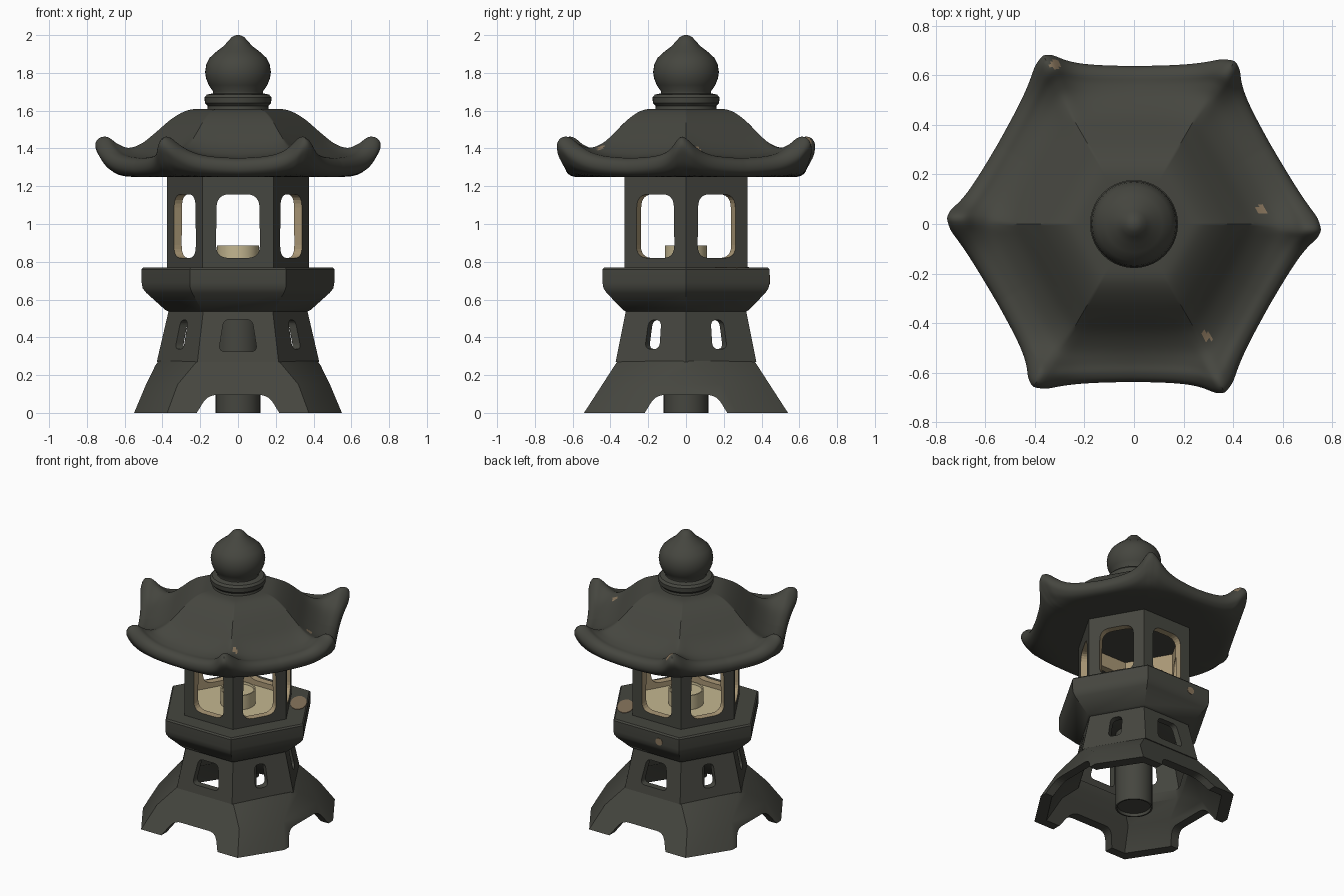
import bpy, bmesh, math
from mathutils import Vector, Matrix

if "Cube" in bpy.data.objects:
    bpy.data.objects.remove(bpy.data.objects["Cube"])

def mat(name, c):
    m = bpy.data.materials.new(name)
    m.diffuse_color = (*c, 1)
    m.use_nodes = True
    m.node_tree.nodes["Principled BSDF"].inputs["Base Color"].default_value = m.diffuse_color
    return m

STONE = mat("dark_stone", (0.06, 0.061, 0.05))
TAN = mat("tan_inner_wall", (0.40, 0.31, 0.18))
BEIGE = mat("beige_inner", (0.55, 0.47, 0.28))
CHIP = mat("brown_chip", (0.25, 0.18, 0.11))

def finish(name, bm, mats, angle=35):
    bmesh.ops.recalc_face_normals(bm, faces=bm.faces[:])
    me = bpy.data.meshes.new(name)
    bm.to_mesh(me)
    bm.free()
    for m in mats:
        me.materials.append(m)
    ob = bpy.data.objects.new(name, me)
    bpy.context.collection.objects.link(ob)
    if angle:
        activate(ob)
        bpy.ops.object.shade_smooth_by_angle(angle=math.radians(angle))
    return ob

def activate(ob):
    bpy.ops.object.select_all(action='DESELECT')
    ob.select_set(True)
    bpy.context.view_layer.objects.active = ob

def loft(name, rings, mats=(STONE,), shell=False, bands=None, angle=35):
    """Skin a stack of equal rings; shell joins last ring back to the first."""
    bm = bmesh.new()
    vs = [[bm.verts.new(p) for p in r] for r in rings]
    n = len(vs[0])
    for i in range(len(vs) if shell else len(vs) - 1):
        a, b = vs[i], vs[(i + 1) % len(vs)]
        for j in range(n):
            k = (j + 1) % n
            f = bm.faces.new((a[j], a[k], b[k], b[j]))
            if bands:
                f.material_index = bands[i]
    if not shell:
        bm.faces.new(vs[0])
        bm.faces.new(vs[-1])
    return finish(name, bm, mats, angle)

def ring(r, z, n=6):
    return [(r * math.cos(math.tau * i / n), r * math.sin(math.tau * i / n), z) for i in range(n)]

def stack(profile, n=6):
    return [ring(r, z, n) for r, z in profile]

def cut(ob, outline, angle, m, radius, near=0.15):
    """Cut a rounded opening (outline in x,z) through the wall facing the given angle."""
    pts, n = [], len(outline)
    for i in range(n):
        p = Vector(outline[i])
        a = p + (Vector(outline[i - 1]) - p).normalized() * radius
        b = p + (Vector(outline[(i + 1) % n]) - p).normalized() * radius
        for s in range(7):
            t = s / 6
            pts.append(a * (1 - t) ** 2 + p * 2 * t * (1 - t) + b * t * t)
    c = loft("cutter", [[(p.x, -y, p.y) for p in pts] for y in (near, 0.9)], (m,), angle=0)
    c.data.transform(Matrix.Rotation(math.radians(angle), 4, 'Z'))
    c.hide_render = True
    mod = ob.modifiers.new("opening", 'BOOLEAN')
    mod.operation, mod.solver, mod.object = 'DIFFERENCE', 'EXACT', c
    mod.material_mode = 'TRANSFER'
    activate(ob)
    # keep the cut ahead of the smoothing modifier, if there is one
    bpy.ops.object.modifier_move_to_index(modifier=mod.name, index=0)
    bpy.ops.object.modifier_apply(modifier=mod.name)
    bpy.data.objects.remove(c)

def trapezoid(w0, z0, w1, z1):
    return [(-w0, z0), (w0, z0), (w1, z1), (-w1, z1)]

# Flared base: hexagonal at the top, near square with clipped corners at the ground, four feet
def base_ring(x, y, hx, hy, z):
    return [(x, -y, z), (x, y, z), (hx, hy, z), (-hx, hy, z),
            (-x, y, z), (-x, -y, z), (-hx, -hy, z), (hx, -hy, z)]

base = loft("footed_base", [
    base_ring(0.55, 0.27, 0.375, 0.54, 0), base_ring(0.487, 0.19, 0.32, 0.443, 0.15),
    base_ring(0.437, 0.045, 0.235, 0.377, 0.252),
    base_ring(0.42, 0.02, 0.215, 0.362, 0.275), base_ring(0.36, 0.02, 0.18, 0.31, 0.275),
    base_ring(0.375, 0.02, 0.19, 0.325, 0.22), base_ring(0.43, 0.16, 0.275, 0.385, 0.14),
    base_ring(0.49, 0.23, 0.325, 0.48, 0)], shell=True)
for ang in (0, 90, 180, 270):
    cut(base, trapezoid(0.28, -0.1, 0.16, 0.095), ang, STONE, 0.05)

# Lower hexagonal section with six openings
lower = loft("lower_section", stack([(0.43, 0.27), (0.365, 0.55), (0.315, 0.55), (0.375, 0.27)]), shell=True)
for i in range(6):
    shape = trapezoid(0.102, 0.325, 0.075, 0.495) if i % 3 == 0 else trapezoid(0.045, 0.338, 0.038, 0.492)
    cut(lower, shape, 60 * i, STONE, 0.035)

# Central tube under the tray, with a shallow recess underneath
loft("centre_tube", stack([(0.09, 0.56), (0.118, 0.55), (0.118, 0), (0.108, 0), (0.106, 0.02)], 32))

# Tray, with a worn patch on top and a chip on the back rim
loft("tray", stack([(0.365, 0.535), (0.385, 0.545), (0.485, 0.635), (0.505, 0.66),
                    (0.51, 0.69), (0.51, 0.76), (0.50, 0.77)]))
circle = [(math.cos(math.tau * i / 14), math.sin(math.tau * i / 14)) for i in range(14)]
patch = loft("tray_patch", [[(0.382 + 0.053 * c, 0.06 + 0.1 * s, z) for c, s in circle] for z in (0.767, 0.773)], (CHIP,))
patch.data.transform(Matrix.Rotation(math.radians(30), 4, 'Z'))
loft("rim_chip", [[(-0.1 + 0.027 * c, y, 0.705 + 0.025 * s) for c, s in circle] for y in (0.438, 0.444)], (CHIP,))

# Lantern room with six windows, tan inside
room = loft("lantern_room", stack([(0.375, 0.765), (0.375, 1.27), (0.32, 1.27), (0.32, 0.765)]),
            (STONE, TAN), shell=True, bands=[0, 0, 1, 0])
for i in range(6):
    cut(room, trapezoid(0.117, 0.82, 0.113, 1.157), 60 * i, TAN, 0.07)
loft("room_floor", stack([(0.325, 0.766), (0.325, 0.785)]), (BEIGE,))
loft("candle_cup", stack([(0.112, 0.78), (0.112, 0.885), (0.104, 0.885), (0.102, 0.87)], 32), (BEIGE,))

# Roof: blend between the mid-side profile and the upturned corner profile
MID = [(.14, 1.61), (.21, 1.607), (.26, 1.588), (.315, 1.547), (.375, 1.487), (.44, 1.418), (.505, 1.372), (.56, 1.352),
       (.60, 1.347), (.628, 1.33), (.638, 1.30), (.628, 1.27), (.59, 1.25), (.50, 1.248), (.28, 1.25)]
TIP = [(.14, 1.61), (.21, 1.607), (.26, 1.588), (.315, 1.547), (.375, 1.487), (.44, 1.428), (.505, 1.403), (.56, 1.425),
       (.605, 1.46), (.645, 1.455), (.663, 1.42), (.65, 1.37), (.605, 1.30), (.52, 1.252), (.28, 1.25)]

def spline(pts, steps=4):
    """Smooth curve through the points."""
    p = [Vector(q) for q in [pts[0]] + pts + [pts[-1]]]
    out = []
    for i in range(1, len(p) - 2):
        for s in range(steps):
            t = s / steps
            a, b, c, d = p[i - 1:i + 3]
            out.append(0.5 * (2 * b + (c - a) * t + (2 * a - 5 * b + 4 * c - d) * t * t
                              + (3 * b - a - 3 * c + d) * t ** 3))
    return out + [p[-1]]

STEPS = 360
mid, tip = spline(MID), spline(TIP)
rings = [[] for _ in mid]
for i in range(STEPS):
    a = math.tau * i / STEPS
    off = abs((a % (math.pi / 3)) - math.pi / 6)
    c = math.tan(off) / math.tan(math.pi / 6)
    w = (1 / (1 + ((1 - c) / 0.23) ** 2) - 0.05) / 0.95
    for k, (m, t) in enumerate(zip(mid, tip)):
        out = min(1, max(0, (m.x - 0.42) / 0.15))          # 0 on the dome, 1 at the eaves
        blunt = min(off, math.radians(26.5) + (off - math.radians(26.5)) * 0.25)
        r = (m.x + (t.x - m.x) * w) / math.cos(off + (blunt - off) * out)
        r *= 1 + out * w * (0.035 if abs(math.sin(a)) > 0.45 else 0.012)
        ang = a - 0.03 * w * out                           # corners lean slightly, as cast
        rings[k].append((r * math.cos(ang), r * math.sin(ang), m.y + (t.y - m.y) * w))
roof = loft("roof", rings, (STONE, CHIP), angle=40)
for f in roof.data.polygons:                               # small worn chips
    if f.normal.z > 0.1:
        for cx, cy in ((.515, .06), (.295, -.455), (-.32, .645)):
            if math.hypot(f.center.x - cx, f.center.y - cy) < 0.02:
                f.material_index = 1

# Onion-shaped finial on a collar
loft("finial", stack([(.165, 1.59), (.16, 1.625), (.175, 1.64), (.178, 1.67), (.165, 1.685), (.132, 1.692),
                      (.132, 1.702), (.155, 1.735), (.169, 1.77), (.174, 1.805), (.168, 1.845), (.15, 1.88),
                      (.115, 1.912), (.078, 1.94), (.052, 1.968), (.033, 1.99), (.014, 1.999), (.002, 2.0)], 40))
